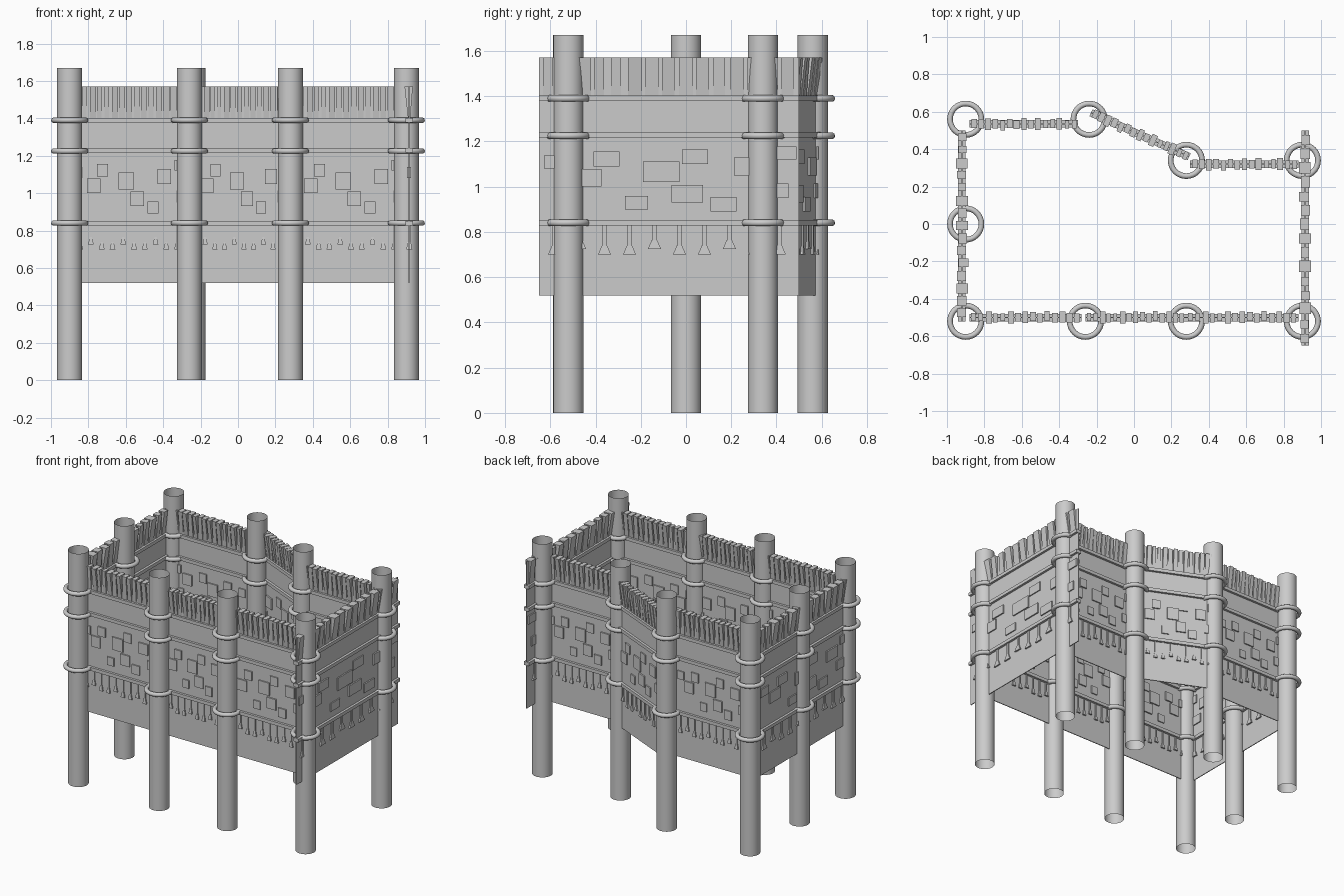
import bpy, bmesh, math, random
from mathutils import Vector

if "Cube" in bpy.data.objects:
    bpy.data.objects.remove(bpy.data.objects["Cube"])

random.seed(4)


def make_mesh(name, solids):
    """Mesh of six-sided blocks: (x0, x1, x-top pair, z0, z1, depth low pair, depth high pair)."""
    bm = bmesh.new()
    for x0, x1, t0, t1, z0, z1, lo, hi in solids:
        v = [bm.verts.new(c) for c in (
            (x0, lo[0], z0), (x1, lo[0], z0), (x1, lo[1], z0), (x0, lo[1], z0),
            (t0, hi[0], z1), (t1, hi[0], z1), (t1, hi[1], z1), (t0, hi[1], z1))]
        for f in ((3, 2, 1, 0), (4, 5, 6, 7), (0, 1, 5, 4), (1, 2, 6, 5), (2, 3, 7, 6), (3, 0, 4, 7)):
            bm.faces.new([v[i] for i in f])
    me = bpy.data.meshes.new(name)
    bm.to_mesh(me)
    bm.free()
    return me


def block(x0, x1, z0, z1, d):
    return (x0, x1, x0, x1, z0, z1, (-d, d), (-d, d))


def add(name, me, loc, rot=0, sx=1):
    ob = bpy.data.objects.new(name, me)
    bpy.context.collection.objects.link(ob)
    ob.location = loc
    ob.rotation_euler.z = rot
    ob.scale.x = sx
    return ob


# Wall parts, one unit long, stretched to fit each bay
sheet = make_mesh("wall_sheet", [block(0, 1, 0.52, 1.57, 0.003)])
rails = make_mesh("wall_rails", [block(0, 1, z - 0.012, z + 0.012, 0.02) for z in (0.84, 1.23, 1.39)])

# Raised square plates scattered over the middle band
plates = [(0.02, 1.08, .09), (0.12, 1.0, .12), (0.21, 1.09, .10), (0.33, 0.90, .09),
          (0.40, 1.02, .14), (0.51, 0.93, .12), (0.55, 1.10, .10), (0.66, 0.89, .10),
          (0.75, 1.05, .12), (0.86, 0.95, .10), (0.90, 1.12, .09)]
tiles = make_mesh("wall_plates", [block(x, x + w, z, z + w * 0.65, 0.011 + 0.001 * (i % 3))
                                  for i, (x, z, w) in enumerate(plates)])

# Hanging tassels: thin cord with a flared foot
cords = []
for i in range(10):
    x = 0.06 + i * 0.096
    z = 0.72 + 0.025 * (i % 3 == 1)
    cords.append(block(x - 0.008, x + 0.008, z, 0.83, 0.010))
    cords.append((x - 0.025, x + 0.025, x - 0.01, x + 0.01, z - 0.02, z + 0.02,
                  (-0.014, 0.014), (-0.010, 0.010)))
tassels = make_mesh("wall_tassels", cords)

# Slats along the top that flare outwards on both sides
fins = []
for i in range(15):
    x = 0.015 + i * 0.0655
    w = random.uniform(0.035, 0.055)
    a, b = random.uniform(0.018, 0.035), random.uniform(0.018, 0.035)
    fins.append((x, x + w, x, x + w, 1.40, 1.57, (-0.006, 0.006), (-a, b)))
slats = make_mesh("wall_slats", fins)

walls = {
    "front_left": ((-0.88, -0.50), (-0.28, -0.50)),
    "front_middle": ((-0.26, -0.50), (0.28, -0.50)),
    "front_right": ((0.28, -0.50), (0.88, -0.50)),
    "right": ((0.915, -0.65), (0.915, 0.50)),
    "back_right": ((0.88, 0.32), (0.30, 0.32)),
    "back_slanted": ((0.295, 0.36), (-0.23, 0.595)),
    "back_left": ((-0.30, 0.535), (-0.88, 0.535)),
    "left": ((-0.92, 0.50), (-0.92, -0.52)),
}
for name, (a, b) in walls.items():
    d = Vector(b) - Vector(a)
    for part, me in (("sheet", sheet), ("rails", rails), ("plates", tiles),
                     ("tassels", tassels), ("slats", slats)):
        add(f"{name}_{part}", me, (a[0], a[1], 0), math.atan2(d.y, d.x), d.length)

# Open tube post
bm = bmesh.new()
bmesh.ops.create_cone(bm, cap_ends=False, segments=32, radius1=0.067, radius2=0.067, depth=1.67)
for f in bm.faces:
    f.smooth = True
post = bpy.data.meshes.new("post")
bm.to_mesh(post)
bm.free()

# Binding ring
bpy.ops.mesh.primitive_torus_add(major_radius=0.084, minor_radius=0.015,
                                 major_segments=32, minor_segments=10)
seed = bpy.context.object
bpy.ops.object.shade_smooth()
ring = seed.data
bpy.data.objects.remove(seed)

spots = [(-0.90, 0.56), (-0.24, 0.56), (0.28, 0.34), (0.90, 0.34), (-0.90, 0.0),
         (-0.90, -0.52), (-0.26, -0.52), (0.28, -0.52), (0.90, -0.52)]
for i, (x, y) in enumerate(spots):
    add(f"post_{i}", post, (x, y, 0.835))
    for j, z in enumerate((0.84, 1.225, 1.39)):
        add(f"ring_{i}_{j}", ring, (x, y, z))
